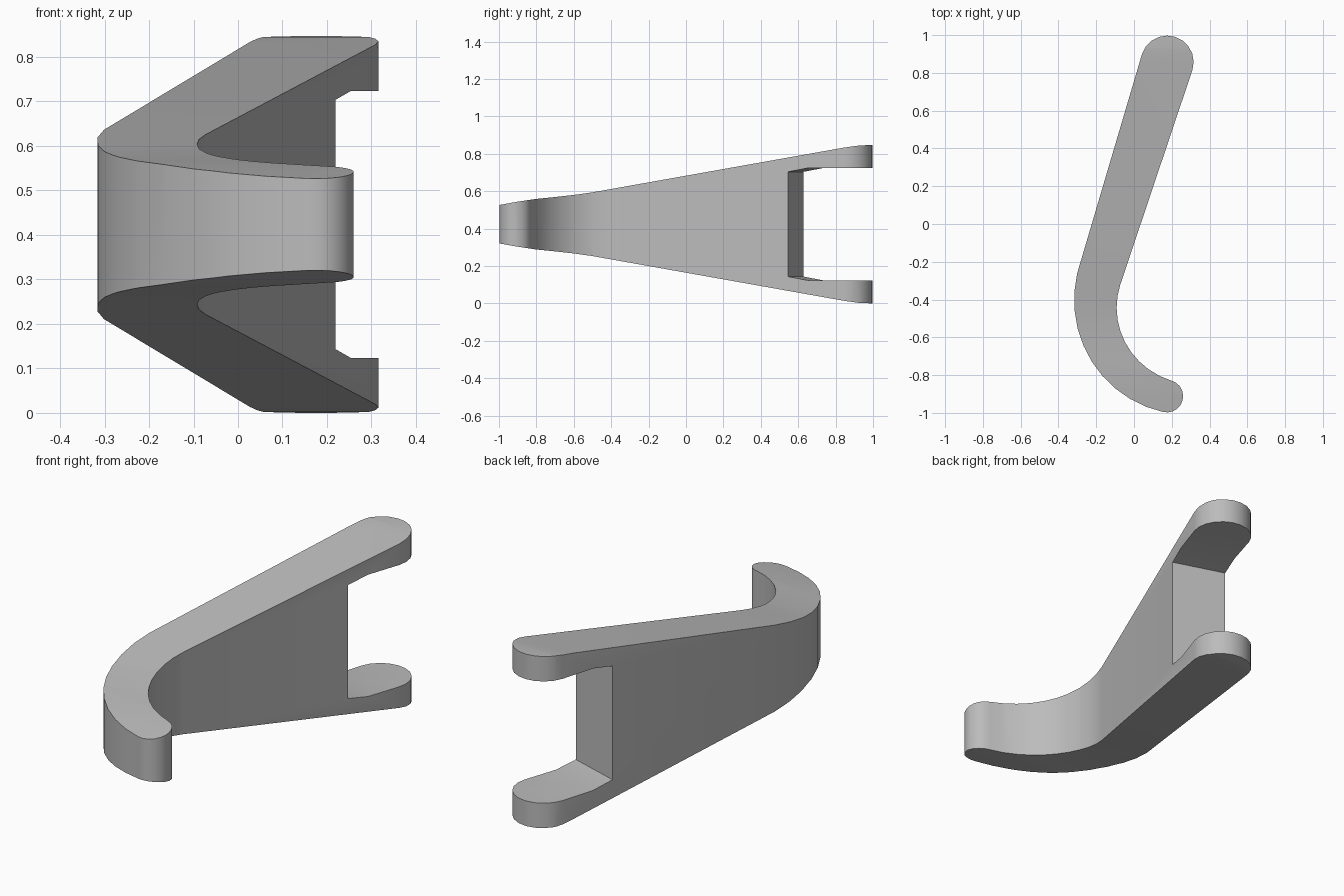
import bpy, bmesh
from math import sin, cos, radians, atan2, pi
from mathutils import Vector

cube = bpy.data.objects.get("Cube")
if cube:
    bpy.data.objects.remove(cube, do_unlink=True)

MID = 0.425  # height of the horizontal symmetry plane

grey = bpy.data.materials.new("plain grey")
grey.use_nodes = True
colour = (0.5, 0.5, 0.5, 1)
grey.diffuse_color = colour
grey.node_tree.nodes["Principled BSDF"].inputs["Base Color"].default_value = colour


def prism(name, points, offset):
    """Closed 3D polygon swept along offset."""
    bm = bmesh.new()
    face = bm.faces.new([bm.verts.new(p) for p in points])
    swept = bmesh.ops.extrude_face_region(bm, geom=[face])["geom"]
    verts = [v for v in swept if isinstance(v, bmesh.types.BMVert)]
    bmesh.ops.translate(bm, verts=verts, vec=offset)
    bmesh.ops.recalc_face_normals(bm, faces=bm.faces)
    mesh = bpy.data.meshes.new(name)
    bm.to_mesh(mesh)
    bm.free()
    mesh.materials.append(grey)
    obj = bpy.data.objects.new(name, mesh)
    bpy.context.collection.objects.link(obj)
    return obj


def combine(target, cutter, operation):
    """Apply a boolean and discard the cutter."""
    cutter.hide_render = True
    mod = target.modifiers.new(operation, "BOOLEAN")
    mod.operation, mod.object, mod.solver = operation, cutter, "EXACT"
    bpy.context.view_layer.objects.active = target
    bpy.ops.object.modifier_apply(modifier=mod.name)
    bpy.data.objects.remove(cutter, do_unlink=True)


def arc(centre, radius, start, end, steps):
    """Points on an arc; radius may be a function of progress."""
    pts = []
    for i in range(steps + 1):
        t = i / steps
        a = start + (end - start) * t
        r = radius(t) if callable(radius) else radius
        pts.append(centre + Vector((cos(a), sin(a), 0)) * r)
    return pts


# Plan outline: straight arm, curved hook, rounded ends
bend, bend_radius = Vector((0.3, -0.42, 0)), 0.505
hook_start, hook_end = radians(165), radians(255.5)
far_end, far_radius = Vector((0.175, 0.86, 0)), 0.14
tip, tip_radius = bend + Vector((cos(hook_end), sin(hook_end), 0)) * bend_radius, 0.086


def half_width(t):
    return 0.118 + (tip_radius - 0.118) * t


outer = arc(bend, lambda t: bend_radius + half_width(t), hook_start, hook_end, 10)
inner = arc(bend, lambda t: bend_radius - half_width(t), hook_start, hook_end, 10)
tip_cap = arc(tip, tip_radius, hook_end, hook_end + pi, 10)[1:-1]

arm_start = bend + Vector((cos(hook_start), sin(hook_start), 0)) * bend_radius
axis = (far_end - arm_start).normalized()
across = Vector((axis.y, -axis.x, 0))
turn = atan2(across.y, across.x)
far_cap = arc(far_end, far_radius, turn, turn + pi, 10)

body = prism("bracket_body", outer + tip_cap + inner[::-1] + far_cap, (0, 0, 1))

# Tapered side profile, mirrored about the middle height
heights = [(-1.1, 0.086), (-1, 0.102), (-0.9, 0.12), (-0.8, 0.135), (-0.7, 0.145),
           (-0.6, 0.156), (-0.5, 0.17), (0.85, 0.41), (0.93, 0.421), (1.1, 0.427)]
profile = [(-1, y, MID + h) for y, h in heights]
profile += [(-1, y, MID - h) for y, h in reversed(heights)]
combine(body, prism("taper_cutter", profile, (2, 0, 0)), "INTERSECT")

# Slot between the two lugs, square to the arm, with sloped corners
slot_base = Vector((0.096, 0.587, MID))
slot = [(0, 0.28), (0.11, 0.3), (0.8, 0.3)]
slot += [(s, -h) for s, h in reversed(slot)]
points = [slot_base + axis * s + Vector((0, 0, h)) - across * 0.5 for s, h in slot]
combine(body, prism("slot_cutter", points, across), "DIFFERENCE")

# Centre the part on the floor
corners = [v.co for v in body.data.vertices]
low = Vector([min(c[i] for c in corners) for i in range(3)])
high = Vector([max(c[i] for c in corners) for i in range(3)])
shift = Vector(((low.x + high.x) / 2, (low.y + high.y) / 2, low.z))
for v in body.data.vertices:
    v.co -= shift

body.select_set(True)
bpy.context.view_layer.objects.active = body
bpy.ops.object.shade_smooth_by_angle(angle=radians(25))
